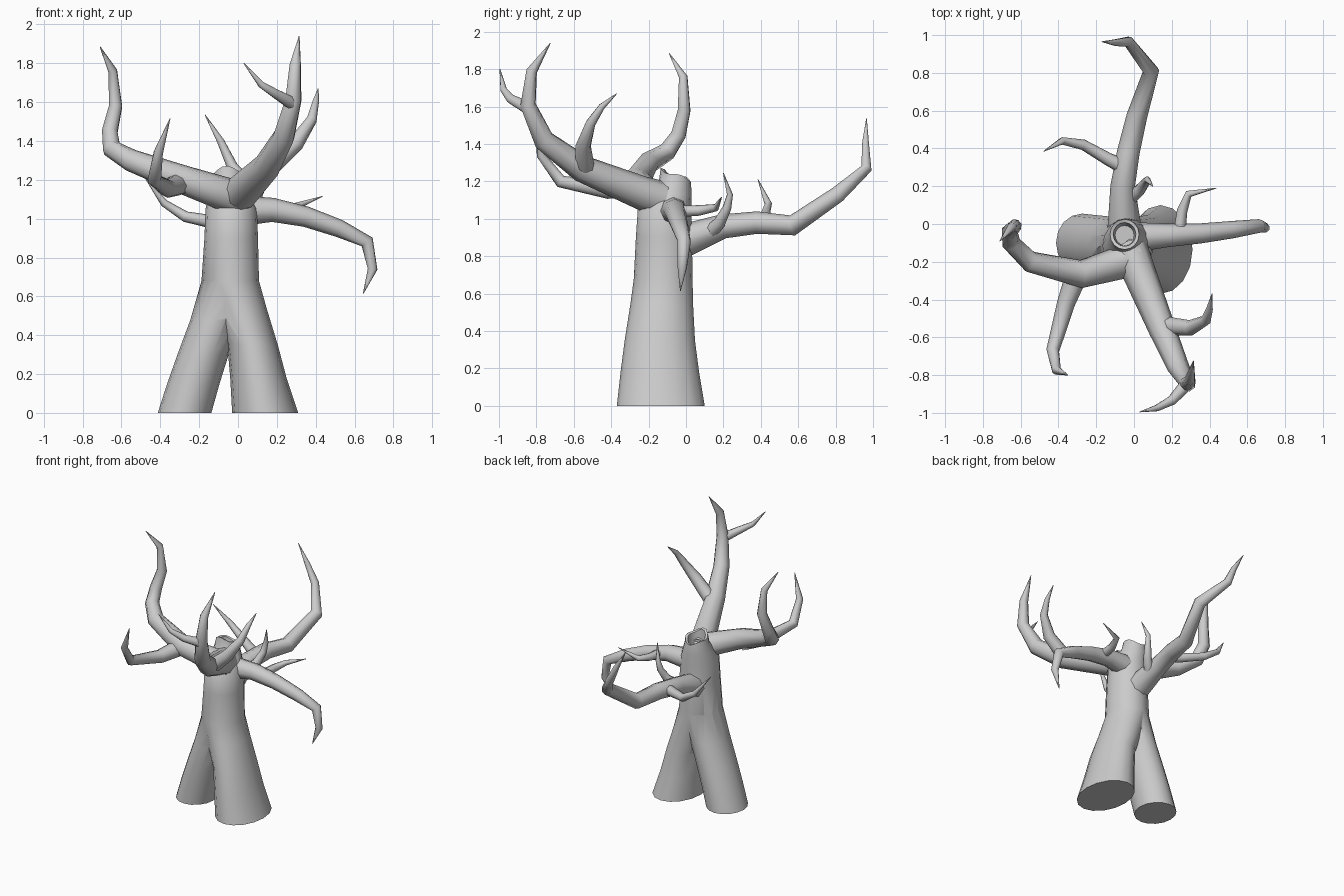
import bpy, bmesh
from math import sin, cos, pi, radians
from mathutils import Vector


def skin(name, rings, cap_start=True, cap_end=True):
    """Loft quads through equal-length rings of points."""
    bm = bmesh.new()
    loops = [[bm.verts.new(p) for p in ring] for ring in rings]
    n = len(loops[0])
    for a, b in zip(loops, loops[1:]):
        for i in range(n):
            j = (i + 1) % n
            bm.faces.new((a[i], a[j], b[j], b[i]))
    if cap_start:
        bm.faces.new(loops[0][::-1])
    if cap_end:
        bm.faces.new(loops[-1])
    bmesh.ops.recalc_face_normals(bm, faces=bm.faces)
    me = bpy.data.meshes.new(name)
    bm.to_mesh(me)
    bm.free()
    ob = bpy.data.objects.new(name, me)
    bpy.context.collection.objects.link(ob)
    return ob


def smooth(ob, angle=55):
    bpy.ops.object.select_all(action='DESELECT')
    ob.select_set(True)
    bpy.context.view_layer.objects.active = ob
    bpy.ops.object.shade_smooth_by_angle(angle=radians(angle))


def level(cx, cy, z, rx, ry, tilt=0.0, n=16):
    """Horizontal elliptical section, optionally tilted and ragged."""
    ring = []
    for i in range(n):
        a = 2 * pi * i / n
        rag = tilt * (-sin(a) + 0.35 * sin(3 * a + 0.5))
        ring.append((cx + rx * cos(a), cy + ry * sin(a), z + rag))
    return ring


def branch(name, pts, n=8):
    """Tapering limb through (x, y, z, radius) points."""
    P = [Vector(p[:3]) for p in pts]
    rings, u = [], None
    for i, p in enumerate(P):
        t = Vector()
        if i > 0:
            t += (p - P[i - 1]).normalized()
        if i < len(P) - 1:
            t += (P[i + 1] - p).normalized()
        t.normalize()
        if u is None:
            u = t.orthogonal()
        u = (u - t * u.dot(t)).normalized()
        v = t.cross(u)
        r = max(pts[i][3], 0.002)
        rings.append([p + r * (u * cos(2 * pi * k / n) + v * sin(2 * pi * k / n)) for k in range(n)])
    smooth(branch_ob := skin(name, rings, cap_start=False))
    return branch_ob


# Trunk: right leg rising into the hollow broken top
trunk = skin("trunk", [level(*s) for s in (
    (0.14, -0.135, 0.0, 0.17, 0.235),
    (0.105, -0.14, 0.18, 0.145, 0.21),
    (0.075, -0.14, 0.35, 0.13, 0.188),
    (0.01, -0.13, 0.54, 0.137, 0.168),
    (-0.04, -0.122, 0.68, 0.148, 0.157),
    (-0.035, -0.118, 0.9, 0.138, 0.15),
    (-0.035, -0.115, 1.05, 0.132, 0.143),
    (-0.045, -0.08, 1.13, 0.105, 0.11),
    (-0.05, -0.06, 1.19, 0.085, 0.087),
    (-0.05, -0.055, 1.235, 0.077, 0.08, 0.028),
    (-0.05, -0.055, 1.23, 0.06, 0.063, 0.028),
    (-0.05, -0.06, 1.13, 0.05, 0.052))])

# Left leg, fused into the trunk
leg = skin("left_leg", [level(*s) for s in (
    (-0.275, -0.1, 0.0, 0.138, 0.155),
    (-0.23, -0.105, 0.15, 0.135, 0.155),
    (-0.18, -0.11, 0.3, 0.132, 0.155),
    (-0.115, -0.117, 0.48, 0.13, 0.155),
    (-0.045, -0.12, 0.69, 0.14, 0.15))])
mod = trunk.modifiers.new("fuse", 'BOOLEAN')
mod.operation = 'UNION'
mod.solver = 'EXACT'
mod.object = leg
dg = bpy.context.evaluated_depsgraph_get()
fused = bpy.data.meshes.new_from_object(trunk.evaluated_get(dg))
trunk.modifiers.clear()
trunk.data = fused
bpy.data.objects.remove(leg)
smooth(trunk)

# Main branches
branch("left_branch", [
    (0.02, -0.15, 1.10, .095), (-0.05, -0.2, 1.12, .09), (-0.28, -0.265, 1.20, .075),
    (-0.55, -0.2, 1.30, .058), (-0.65, -0.1, 1.36, .05), (-0.66, -0.04, 1.45, .043),
    (-0.63, -0.01, 1.58, .036), (-0.645, -0.015, 1.76, .024), (-0.71, -0.09, 1.885, 0)])
branch("front_branch", [
    (-0.03, -0.12, 1.10, .1), (0.02, -0.24, 1.14, .09), (0.15, -0.56, 1.27, .072),
    (0.235, -0.76, 1.42, .058), (0.285, -0.845, 1.61, .043), (0.295, -0.825, 1.79, .03),
    (0.315, -0.725, 1.94, 0)])
branch("right_branch", [
    (0.0, -0.07, 1.04, .08), (0.18, -0.06, 1.045, .062), (0.35, -0.05, 1.01, .053),
    (0.52, -0.03, 0.95, .046), (0.665, -0.01, 0.88, .036), (0.693, -0.02, 0.74, .026),
    (0.645, -0.03, 0.615, 0)])
branch("back_branch", [
    (-0.05, -0.02, 0.88, .09), (-0.06, 0.2, 0.96, .065), (-0.03, 0.38, 0.98, .06),
    (0.015, 0.57, 0.965, .055), (0.09, 0.81, 1.13, .044), (-0.03, 0.965, 1.27, .03),
    (-0.09, 0.96, 1.40, .02), (-0.17, 0.965, 1.535, 0)])

# Twigs
branch("left_twig", [
    (-0.3, -0.26, 1.18, .06), (-0.36, -0.42, 1.155, .048), (-0.43, -0.67, 1.20, .035),
    (-0.41, -0.775, 1.34, .025), (-0.35, -0.8, 1.515, 0)])
branch("front_upper_twig", [
    (0.285, -0.84, 1.59, .036), (0.2, -0.935, 1.64, .026), (0.12, -0.975, 1.69, .018),
    (0.03, -0.995, 1.80, 0)])
branch("front_lower_twig", [
    (0.18, -0.54, 1.28, .05), (0.3, -0.55, 1.39, .042), (0.38, -0.51, 1.51, .028),
    (0.4, -0.45, 1.60, .018), (0.413, -0.37, 1.67, 0)])
branch("right_twig", [
    (0.24, -0.05, 1.04, .032), (0.255, 0.07, 1.045, .028), (0.29, 0.16, 1.06, .02),
    (0.435, 0.19, 1.115, 0)])
branch("back_left_twig", [
    (-0.03, 0.29, 0.97, .042), (-0.14, 0.345, 0.985, .034), (-0.27, 0.42, 1.01, .028),
    (-0.38, 0.44, 1.08, .02), (-0.478, 0.385, 1.21, 0)])
branch("back_right_twig", [
    (-0.03, 0.13, 0.93, .04), (0.03, 0.18, 0.98, .032), (0.06, 0.22, 1.06, .024),
    (0.07, 0.235, 1.13, .017), (0.1, 0.2, 1.245, 0)])
